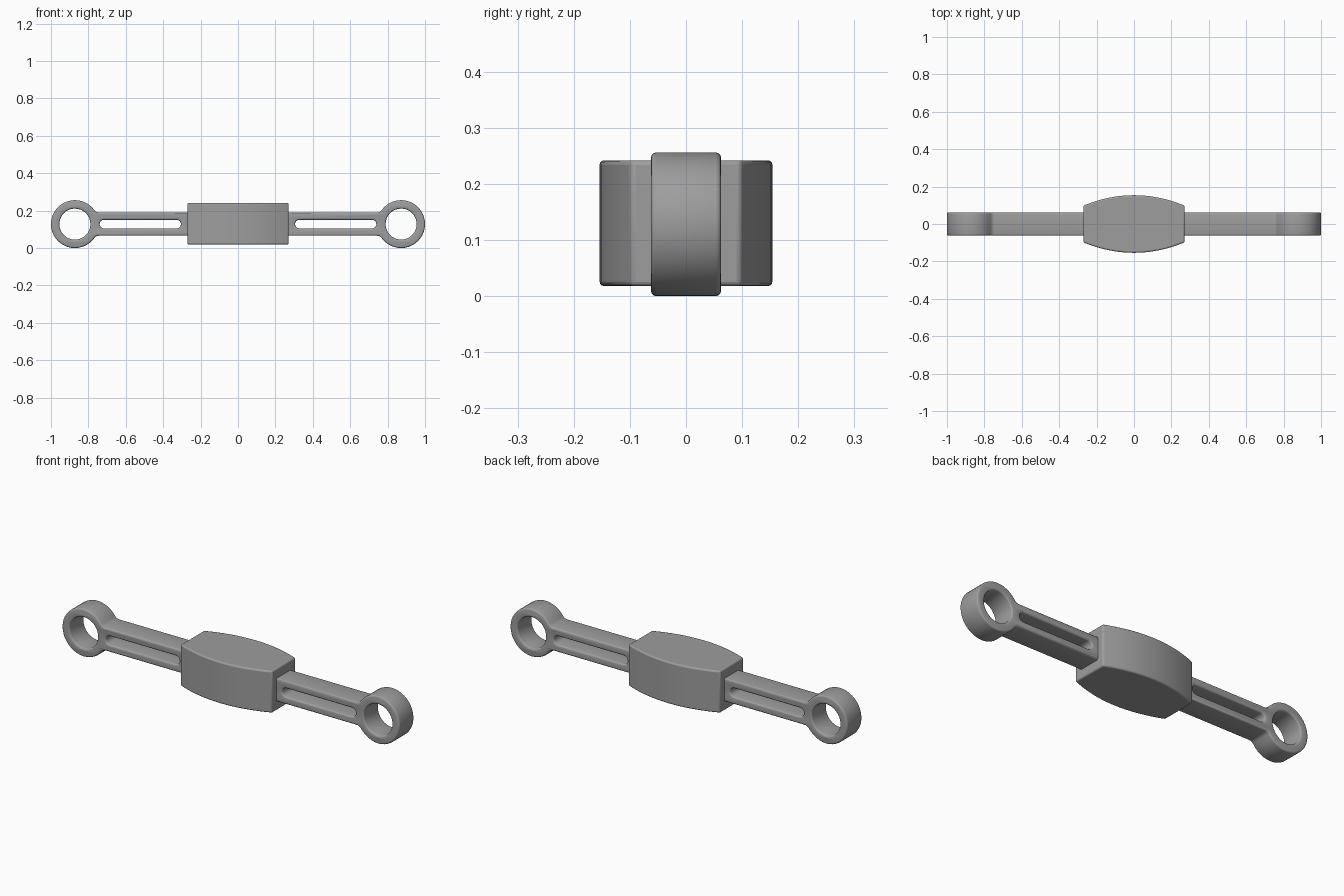
import bpy, bmesh, math

cube = bpy.data.objects.get("Cube")
if cube:
    bpy.data.objects.remove(cube, do_unlink=True)

ZC = 0.128              # height of the centre line
RING_X, RING_R, HOLE_R = 0.872, 0.128, 0.083
ARM_H, FILLET, DEPTH, EDGE = 0.062, 0.03, 0.0625, 0.009

grey = bpy.data.materials.new("mid grey")
grey.use_nodes = True
colour = (0.34, 0.34, 0.34, 1)
grey.diffuse_color = colour
grey.node_tree.nodes["Principled BSDF"].inputs["Base Color"].default_value = colour


def arc(cx, cy, r, a0, a1, n):
    """Points along an arc, angles in radians."""
    return [(cx + r * math.cos(a0 + (a1 - a0) * i / n),
             cy + r * math.sin(a0 + (a1 - a0) * i / n)) for i in range(n + 1)]


def finish(ob):
    ob.data.materials.clear()
    ob.data.materials.append(grey)
    bpy.ops.object.select_all(action='DESELECT')
    ob.select_set(True)
    bpy.context.view_layer.objects.active = ob
    bpy.ops.object.shade_smooth_by_angle(angle=math.radians(40))


def link_arm(name, side):
    # Outline: ring end, small fillets, straight arm running into the body
    cz = ARM_H + FILLET
    dx = math.sqrt((RING_R + FILLET) ** 2 - cz ** 2)
    t = math.atan2(cz, dx)
    upper = arc(RING_X - dx, cz, FILLET, -math.pi / 2, -t, 4)
    ring = arc(RING_X, 0, RING_R, math.pi - t, t - math.pi, 32)
    lower = [(x, -y) for x, y in reversed(upper)]
    outline = [(0.2, ARM_H)] + upper + ring[1:-1] + lower + [(0.2, -ARM_H)]
    # Eye hole and long rounded slot
    hole = arc(RING_X, 0, HOLE_R, 0, math.tau, 32)[:-1]
    r = 0.023
    slot = (arc(0.74 - r, 0, r, -math.pi / 2, math.pi / 2, 8)
            + arc(0.305 + r, 0, r, math.pi / 2, 1.5 * math.pi, 8))

    cu = bpy.data.curves.new(name, 'CURVE')
    cu.dimensions, cu.fill_mode = '2D', 'BOTH'
    cu.extrude, cu.bevel_depth, cu.bevel_resolution = DEPTH - EDGE, EDGE, 2
    cu.offset = -EDGE
    for pts in (outline, hole, slot):
        sp = cu.splines.new('POLY')
        sp.points.add(len(pts) - 1)
        for p, (x, y) in zip(sp.points, pts):
            p.co = (side * x, y, 0, 1)
        sp.use_cyclic_u = True
    ob = bpy.data.objects.new(name, cu)
    bpy.context.collection.objects.link(ob)
    ob.rotation_euler = (math.pi / 2, 0, 0)
    ob.location = (0, 0, ZC)
    bpy.ops.object.select_all(action='DESELECT')
    ob.select_set(True)
    bpy.context.view_layer.objects.active = ob
    bpy.ops.object.convert(target='MESH')
    ob = bpy.context.view_layer.objects.active
    # Weld the caps to the rounded edges
    bm = bmesh.new()
    bm.from_mesh(ob.data)
    bmesh.ops.remove_doubles(bm, verts=bm.verts, dist=1e-5)
    bmesh.ops.recalc_face_normals(bm, faces=bm.faces)
    bm.to_mesh(ob.data)
    bm.free()
    finish(ob)


link_arm("left_link_arm", 1)
link_arm("right_link_arm", -1)

# Barrel-shaped centre body: bulging plan extruded upwards
N, HALF_X, HALF_Z = 16, 0.271, 0.112
front = []
for i in range(N + 1):
    x = -HALF_X + 2 * HALF_X * i / N
    front.append((x, -0.154 + 0.056 * (x / HALF_X) ** 2))
plan = front + [(-x, -y) for x, y in front]

bm = bmesh.new()
base = bm.faces.new([bm.verts.new((x, y, ZC + 0.002 - HALF_Z)) for x, y in plan])
up = bmesh.ops.extrude_face_region(bm, geom=[base])
bmesh.ops.translate(bm, vec=(0, 0, 2 * HALF_Z),
                    verts=[v for v in up["geom"] if isinstance(v, bmesh.types.BMVert)])
bmesh.ops.recalc_face_normals(bm, faces=bm.faces)
me = bpy.data.meshes.new("centre_body")
bm.to_mesh(me)
bm.free()
body = bpy.data.objects.new("centre_body", me)
bpy.context.collection.objects.link(body)
finish(body)
bevel = body.modifiers.new("edge rounding", 'BEVEL')
bevel.width, bevel.segments = 0.008, 3
bevel.limit_method, bevel.angle_limit = 'ANGLE', math.radians(40)
